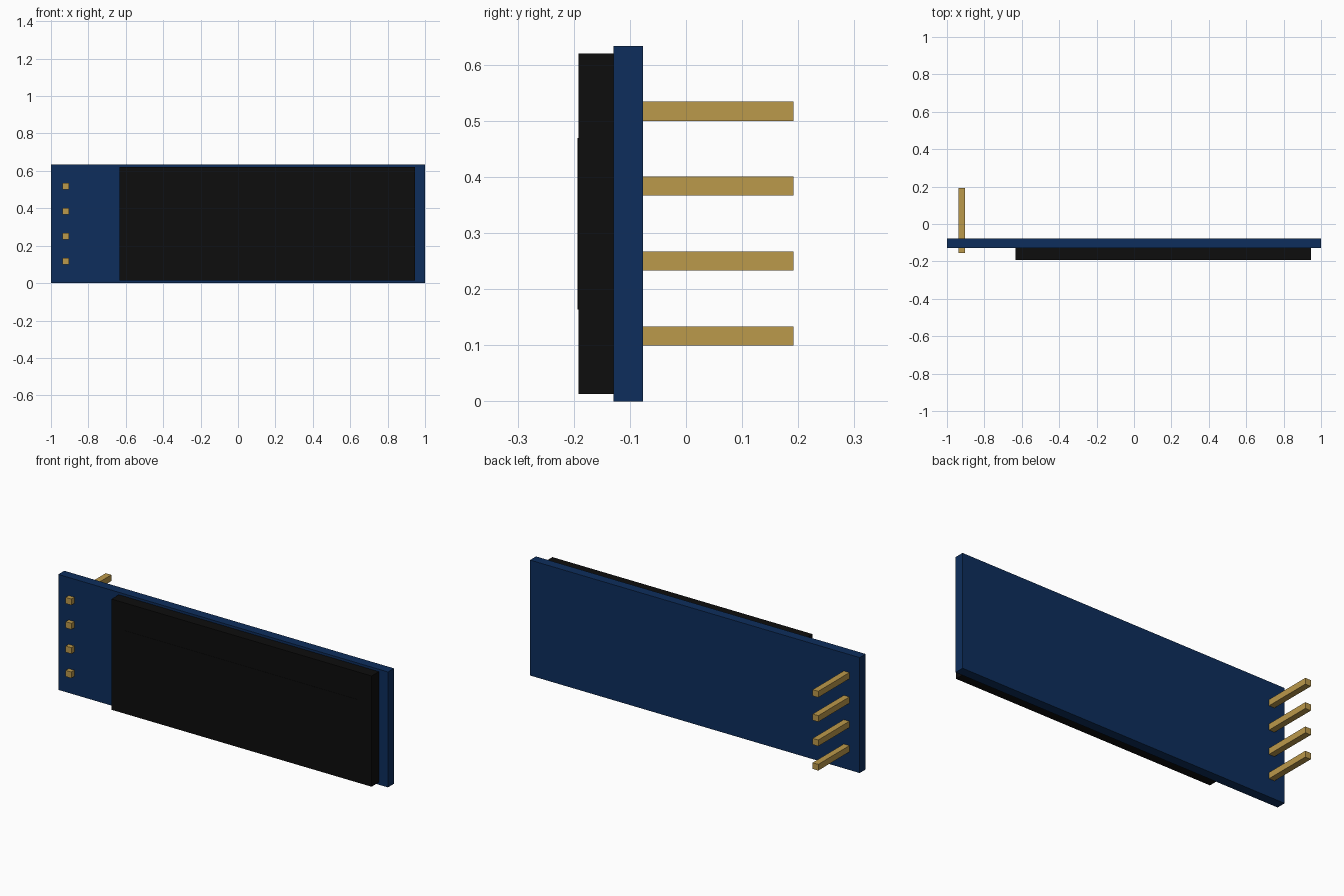
import bpy
import bmesh

cube = bpy.data.objects.get("Cube")
if cube:
    bpy.data.objects.remove(cube, do_unlink=True)


def material(name, rgb):
    mat = bpy.data.materials.new(name)
    mat.use_nodes = True
    mat.diffuse_color = (*rgb, 1)
    mat.node_tree.nodes["Principled BSDF"].inputs["Base Color"].default_value = (*rgb, 1)
    return mat


def box(name, mat, x, y, z):
    """Box from (min, max) ranges on each axis."""
    ranges = (x, y, z)
    bm = bmesh.new()
    bmesh.ops.create_cube(bm, size=1)
    for v in bm.verts:
        v.co = [hi if c > 0 else lo for c, (lo, hi) in zip(v.co, ranges)]
    centre = [(lo + hi) / 2 for lo, hi in ranges]
    bmesh.ops.translate(bm, verts=bm.verts, vec=[-c for c in centre])
    mesh = bpy.data.meshes.new(name)
    bm.to_mesh(mesh)
    bm.free()
    mesh.materials.append(mat)
    obj = bpy.data.objects.new(name, mesh)
    obj.location = centre
    bpy.context.collection.objects.link(obj)
    return obj


blue = material("board blue", (0.004, 0.027, 0.107))
black = material("screen black", (0.004, 0.004, 0.004))
gold = material("pin gold", (0.50, 0.319, 0.07))

# Circuit board
box("circuit_board", blue, (-1, 1), (-0.129, -0.077), (0, 0.633))

# Display block with its thin viewing area
box("display_block", black, (-0.633, 0.945), (-0.192, -0.129), (0.013, 0.62))
box("display_area", black, (-0.55, 0.86), (-0.1935, -0.192), (0.164, 0.469))

# Header pins passing through the board
for i in range(4):
    z = 0.1165 + i * 0.1335
    box(f"header_pin_{i + 1}", gold, (-0.937, -0.903), (-0.155, 0.192),
        (z - 0.017, z + 0.017))
